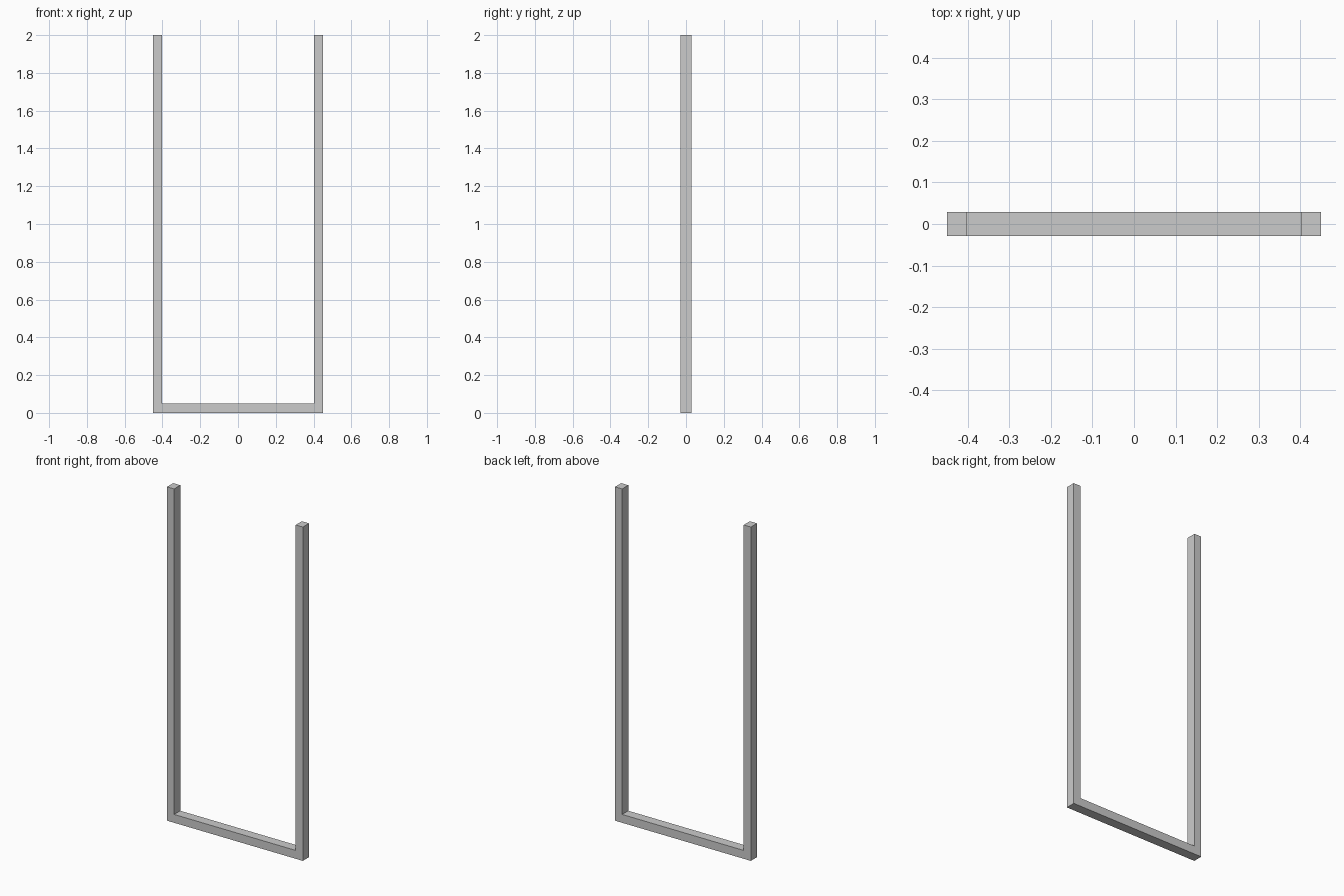
import bpy
import bmesh

if "Cube" in bpy.data.objects:
    bpy.data.objects.remove(bpy.data.objects["Cube"])

HALF_W, HEIGHT, BAR, DEPTH = 0.45, 2.0, 0.047, 0.058

# U-shaped front profile: left half, mirrored to the right
left = [(-HALF_W, 0), (-HALF_W, HEIGHT), (-HALF_W + BAR, HEIGHT), (-HALF_W + BAR, 0.05)]
profile = left + [(-x, z) for x, z in reversed(left)]

# Extrude the profile through the depth of the frame
bm = bmesh.new()
face = bm.faces.new([bm.verts.new((x, -DEPTH / 2, z)) for x, z in profile])
result = bmesh.ops.extrude_face_region(bm, geom=[face], use_keep_orig=True)
moved = [g for g in result["geom"] if isinstance(g, bmesh.types.BMVert)]
bmesh.ops.translate(bm, verts=moved, vec=(0, DEPTH, 0))
bmesh.ops.recalc_face_normals(bm, faces=bm.faces)

# Open-topped frame: two uprights joined by a bottom rail
mesh = bpy.data.meshes.new("open_frame")
bm.to_mesh(mesh)
bm.free()
bpy.context.collection.objects.link(bpy.data.objects.new("open_frame", mesh))
